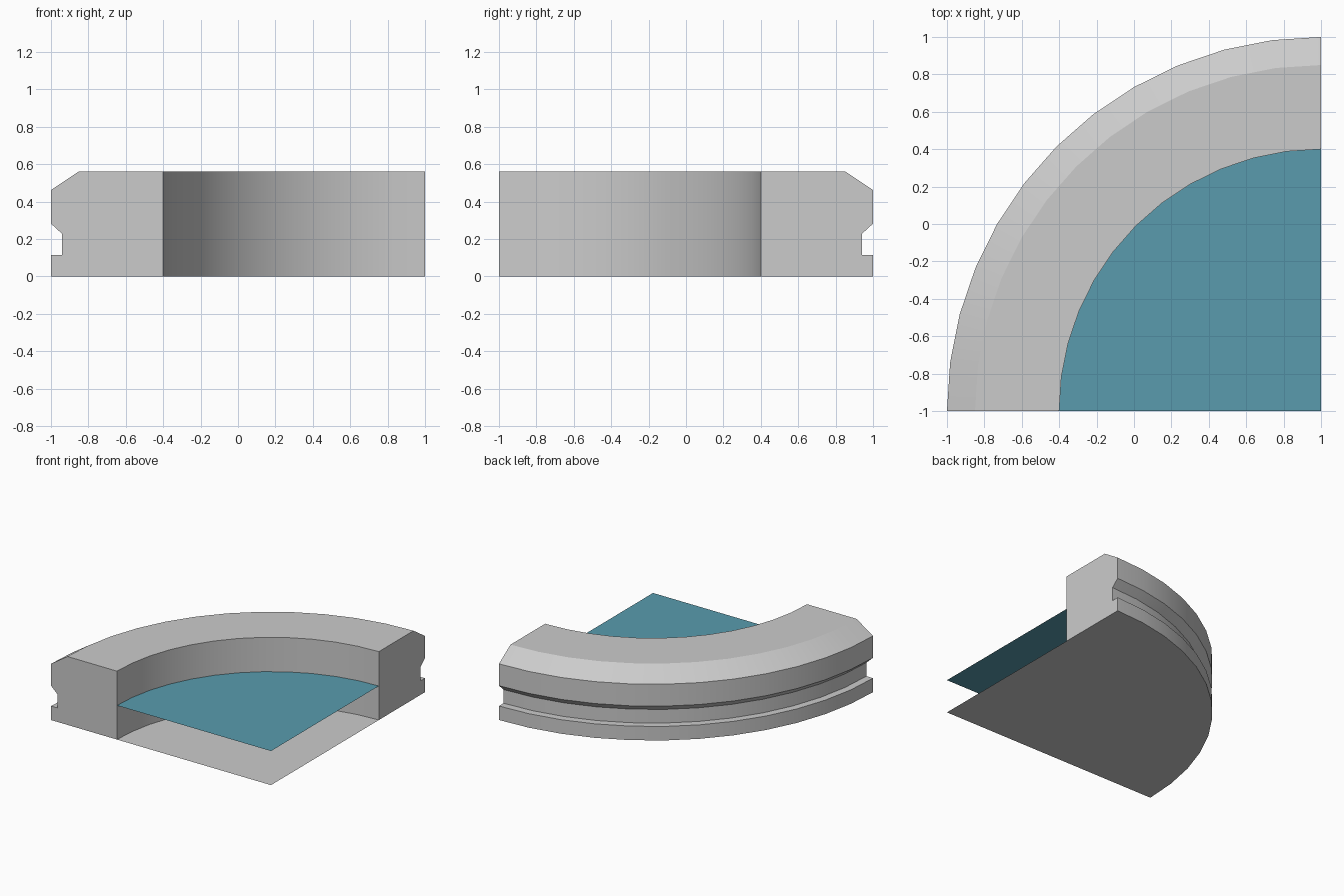
import bpy, bmesh
from math import pi, sin, cos, radians

if "Cube" in bpy.data.objects:
    bpy.data.objects.remove(bpy.data.objects["Cube"])

SEGMENTS = 12
CENTRE = (1.0, -1.0)


def arc_point(r, z, i):
    a = pi - i * (pi / 2) / SEGMENTS
    return (CENTRE[0] + r * cos(a), CENTRE[1] + r * sin(a), z)


def finish(bm, name):
    mesh = bpy.data.meshes.new(name)
    bm.to_mesh(mesh)
    bm.free()
    obj = bpy.data.objects.new(name, mesh)
    bpy.context.collection.objects.link(obj)
    return obj


def quarter_disc(name, r, z, face_up):
    bm = bmesh.new()
    pts = [(CENTRE[0], CENTRE[1], z)] + [arc_point(r, z, i) for i in range(SEGMENTS + 1)]
    face = bm.faces.new([bm.verts.new(p) for p in pts])
    face.normal_update()
    if (face.normal.z > 0) != face_up:
        face.normal_flip()
    return finish(bm, name)


# Curved rim: grooved, chamfered profile (radius, height) swept a quarter turn
profile = [(1.4, 0), (2, 0), (2, 0.115), (1.94, 0.115), (1.94, 0.227), (2, 0.282),
           (2, 0.462), (1.85, 0.562), (1.4, 0.562)]
bm = bmesh.new()
rings = [[bm.verts.new(arc_point(r, z, i)) for r, z in profile] for i in range(SEGMENTS + 1)]
n = len(profile)
for a, b in zip(rings, rings[1:]):
    for j in range(1, n):  # underside is covered by the floor sheet
        k = (j + 1) % n
        bm.faces.new((a[j], b[j], b[k], a[k]))
# End caps
bm.faces.new(rings[0])
bm.faces.new(rings[-1][::-1])
bmesh.ops.recalc_face_normals(bm, faces=bm.faces)
rim = finish(bm, "rim")
if sum(p.normal.z * p.area for p in rim.data.polygons) < 0:
    rim.data.flip_normals()
bpy.context.view_layer.objects.active = rim
rim.select_set(True)
bpy.ops.object.shade_smooth_by_angle(angle=radians(25))

# Floor sheet under everything
quarter_disc("floor", 2.0, 0.0, False)

# Water surface
water = quarter_disc("water", 1.4, 0.28, True)
mat = bpy.data.materials.new("water_blue")
mat.diffuse_color = (0.10, 0.33, 0.42, 1)
mat.use_nodes = True
mat.node_tree.nodes["Principled BSDF"].inputs["Base Color"].default_value = mat.diffuse_color
water.data.materials.append(mat)
